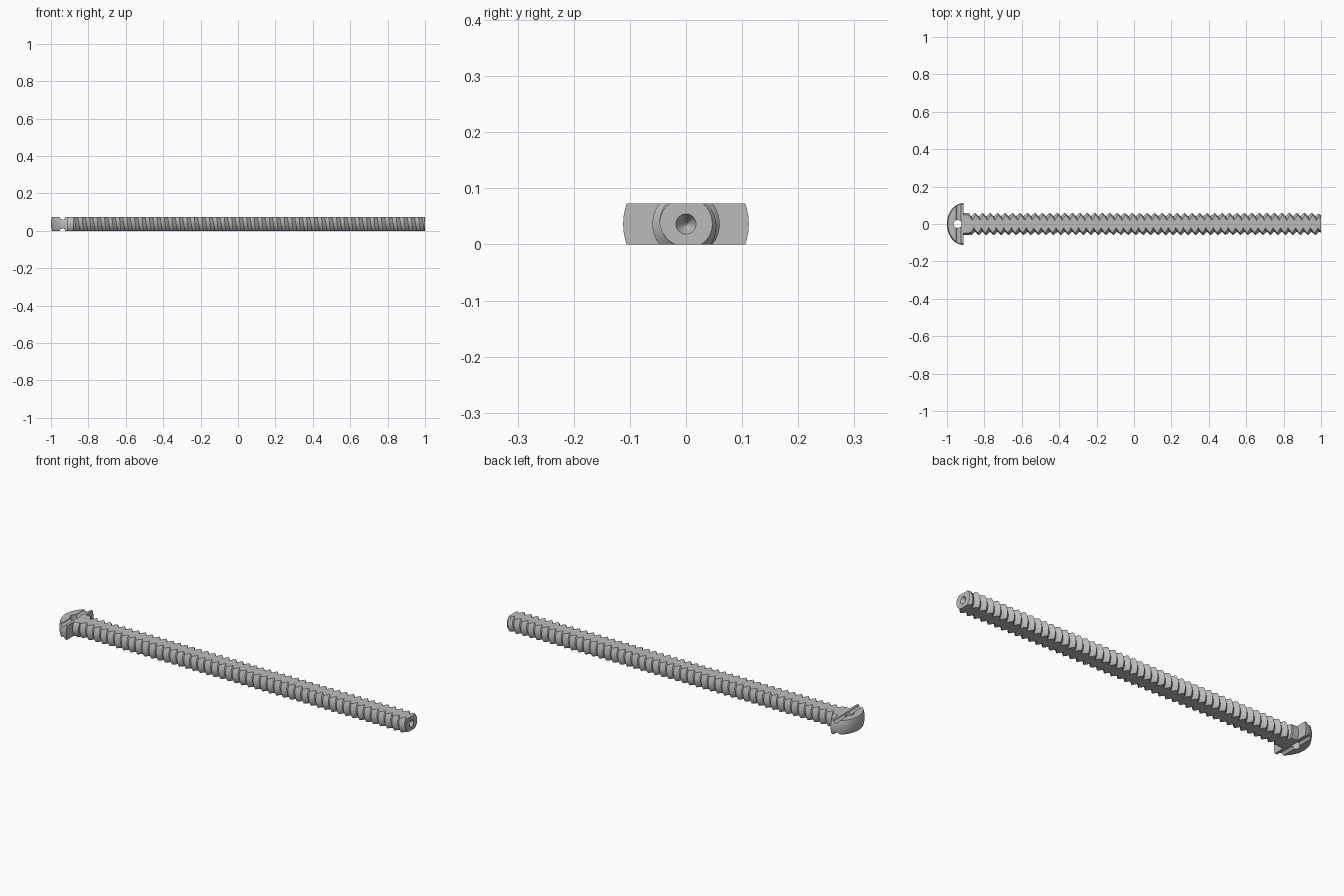
import bpy, bmesh
from math import pi, cos, sin, sqrt
from mathutils import Matrix, Vector

cube = bpy.data.objects.get("Cube")
if cube:
    bpy.data.objects.remove(cube)

HEIGHT = 0.073
MID = HEIGHT / 2
PITCH = 0.04
CREST, ROOT = 0.06, 0.041
SIDES = 48

steel = bpy.data.materials.new("grey steel")
steel.use_nodes = True
steel.diffuse_color = (0.5, 0.5, 0.5, 1)
steel.node_tree.nodes["Principled BSDF"].inputs["Base Color"].default_value = (0.5, 0.5, 0.5, 1)


def make_object(name, bm):
    bmesh.ops.recalc_face_normals(bm, faces=bm.faces)
    mesh = bpy.data.meshes.new(name)
    bm.to_mesh(mesh)
    bm.free()
    mesh.materials.append(steel)
    obj = bpy.data.objects.new(name, mesh)
    bpy.context.collection.objects.link(obj)
    return obj


def trim(bm, point, normal):
    """Cut away the side the normal points to and cap the cut."""
    geom = bm.verts[:] + bm.edges[:] + bm.faces[:]
    bmesh.ops.bisect_plane(bm, geom=geom, dist=1e-6, plane_co=point,
                           plane_no=normal, clear_outer=True)
    rim = [e for e in bm.edges if e.is_boundary]
    bmesh.ops.holes_fill(bm, edges=rim, sides=0)


def flatten(bm):
    trim(bm, (0, 0, HEIGHT), (0, 0, 1))
    trim(bm, (0, 0, 0), (0, 0, -1))


def cutter(name, target, r1, r2, depth, place, axis):
    bm = bmesh.new()
    turn = Vector((0, 0, 1)).rotation_difference(Vector(axis)).to_matrix().to_4x4()
    bmesh.ops.create_cone(bm, cap_ends=True, segments=32, radius1=r1, radius2=r2,
                          depth=depth, matrix=Matrix.Translation(place) @ turn)
    obj = make_object(name, bm)
    obj.hide_render = True
    obj.hide_viewport = True
    mod = target.modifiers.new(name, "BOOLEAN")
    mod.operation = "DIFFERENCE"
    mod.solver = "EXACT"
    mod.object = obj


# Threaded shaft: a sheared grid whose last column joins the first one turn on
START, END = -0.89, 1.0
bm = bmesh.new()
steps = 4
rows = int((END - START) / PITCH + 4) * steps
cols = []
for i in range(SIDES):
    a = 2 * pi * i / SIDES
    col = []
    for j in range(rows):
        x = START + (j / steps + i / SIDES - 2) * PITCH
        wave = abs(j % steps - steps / 2) / (steps / 2)
        r = min(ROOT + (CREST - ROOT) * wave, max(0.03, 0.047 + (END - x) * 0.7))
        col.append(bm.verts.new((x, r * cos(a), MID + r * sin(a))))
    cols.append(col)
cols.append(cols[0][steps:])
for a, b in zip(cols, cols[1:]):
    for j in range(min(len(a), len(b)) - 1):
        bm.faces.new((a[j], a[j + 1], b[j + 1], b[j]))
trim(bm, (END, 0, 0), (1, 0, 0))
trim(bm, (START, 0, 0), (-1, 0, 0))
flatten(bm)
shaft = make_object("threaded_shaft", bm)
cutter("tip_recess_cutter", shaft, 0.002, 0.018, 0.03, (0.9851, 0, MID), (1, 0, 0))

# Domed head and collar, turned about the long axis
bm = bmesh.new()
dome = [(-0.912 - 0.088 * cos(t), 0.112 * sin(t))
        for t in (pi / 2 * k / 14 for k in range(15))]
profile = dome + [(-0.912, 0.06), (-0.88, 0.06), (-0.88, 0)]
verts = [bm.verts.new((x, r, MID)) for x, r in profile]
edges = [bm.edges.new(pair) for pair in zip(verts, verts[1:])]
bmesh.ops.spin(bm, geom=verts + edges, cent=(0, 0, MID), axis=(1, 0, 0),
               angle=2 * pi, steps=SIDES)
bmesh.ops.remove_doubles(bm, verts=bm.verts, dist=1e-5)
bmesh.ops.recalc_face_normals(bm, faces=bm.faces)
flatten(bm)
head = make_object("domed_head", bm)

# Cross hole and the grooves over the two flats
cutter("cross_hole_cutter", head, 0.021, 0.021, 0.2, (-0.943, 0, MID), (0, 0, 1))
for name, z in (("top_groove_cutter", HEIGHT), ("bottom_groove_cutter", 0)):
    cutter(name, head, 0.013, 0.013, 0.4, (-0.938, 0, z), (0, 1, 0))

for obj in (shaft, head):
    bpy.ops.object.select_all(action="DESELECT")
    obj.select_set(True)
    bpy.context.view_layer.objects.active = obj
    bpy.ops.object.shade_smooth_by_angle(angle=pi / 6)
